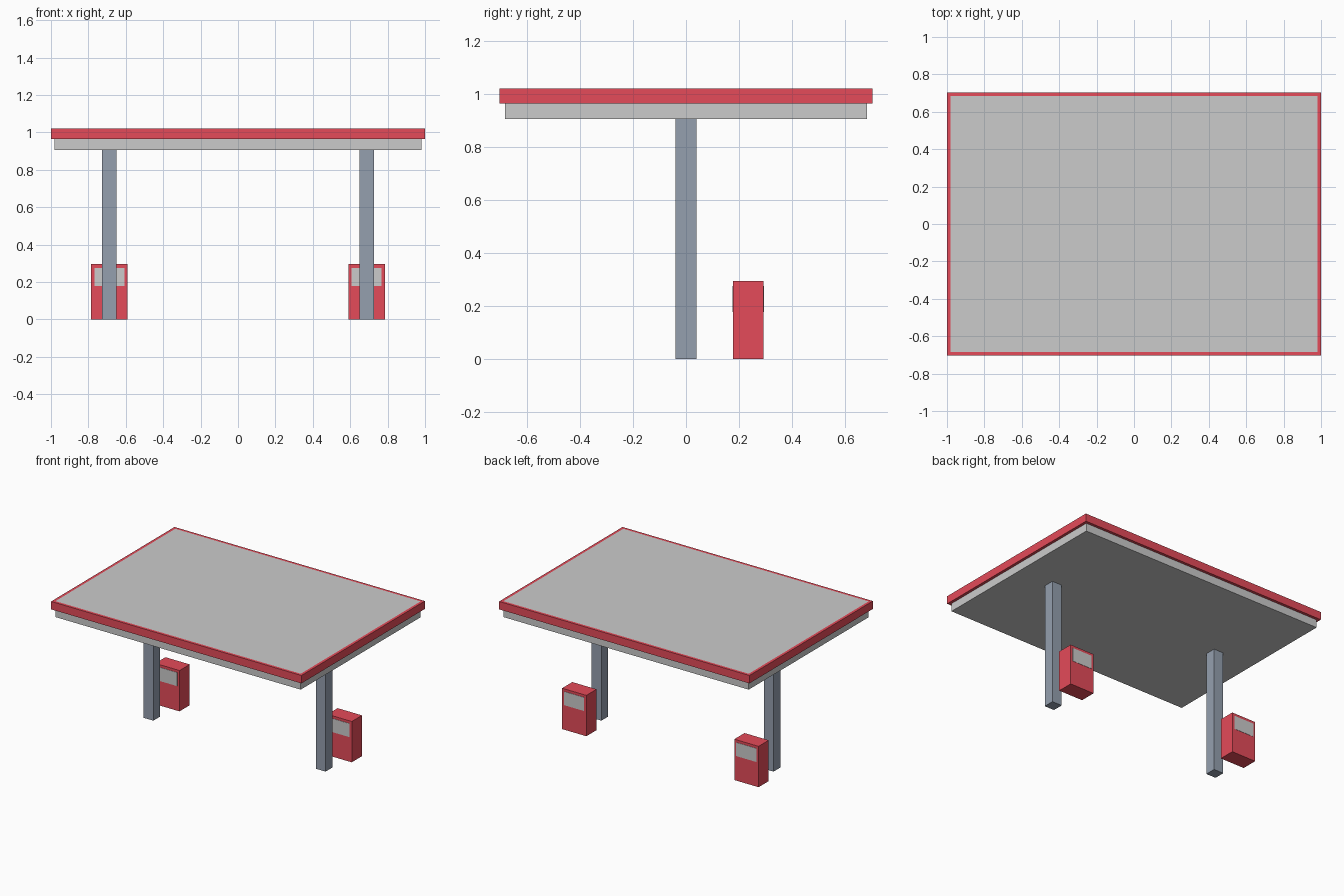
import bpy, bmesh
from mathutils import Matrix

if "Cube" in bpy.data.objects:
    bpy.data.objects.remove(bpy.data.objects["Cube"])


def material(name, color):
    m = bpy.data.materials.new(name)
    m.diffuse_color = color
    m.use_nodes = True
    m.node_tree.nodes["Principled BSDF"].inputs["Base Color"].default_value = m.diffuse_color
    return m


RED = material("red_paint", (0.78, 0.07, 0.10, 1))
STEEL = material("blue_grey_steel", (0.30, 0.35, 0.43, 1))


def box(name, xs, ys, zs, mat=None):
    """Box object from its (min, max) extents."""
    size = [b - a for a, b in (xs, ys, zs)]
    mid = [(a + b) / 2 for a, b in (xs, ys, zs)]
    bm = bmesh.new()
    bmesh.ops.create_cube(bm, size=1, matrix=Matrix.Diagonal((*size, 1)))
    mesh = bpy.data.meshes.new(name)
    bm.to_mesh(mesh)
    bm.free()
    obj = bpy.data.objects.new(name, mesh)
    obj.location = mid
    if mat:
        mesh.materials.append(mat)
    bpy.context.collection.objects.link(obj)
    return obj


# Canopy: grey roof slab with a red fascia band around its upper half
X, Y, RIM = 1.0, 0.704, 0.02
BOTTOM, BAND, TOP = 0.906, 0.964, 1.021
box("canopy_slab", (-X + RIM, X - RIM), (-Y + RIM, Y - RIM), (BOTTOM, TOP))
for side, s in (("left", -1), ("right", 1)):
    box(f"fascia_{side}", sorted((s * (X - RIM), s * X)), (-Y, Y), (BAND, TOP), RED)
for side, s in (("front", -1), ("back", 1)):
    box(f"fascia_{side}", (-X + RIM, X - RIM), sorted((s * (Y - RIM), s * Y)), (BAND, TOP), RED)

# Each side: a support column with a fuel pump behind it
for side, cx in (("left", -0.688), ("right", 0.688)):
    box(f"column_{side}", (cx - 0.039, cx + 0.039), (-0.039, 0.039), (0, BOTTOM), STEEL)
    box(f"pump_body_{side}", (cx - 0.097, cx + 0.097), (0.177, 0.293), (0, 0.295), RED)
    # Display panels on both faces of the pump
    for face, y in (("front", 0.177), ("back", 0.293)):
        box(f"pump_display_{face}_{side}", (cx - 0.08, cx + 0.08),
            (y - 0.002, y + 0.002), (0.178, 0.276))
